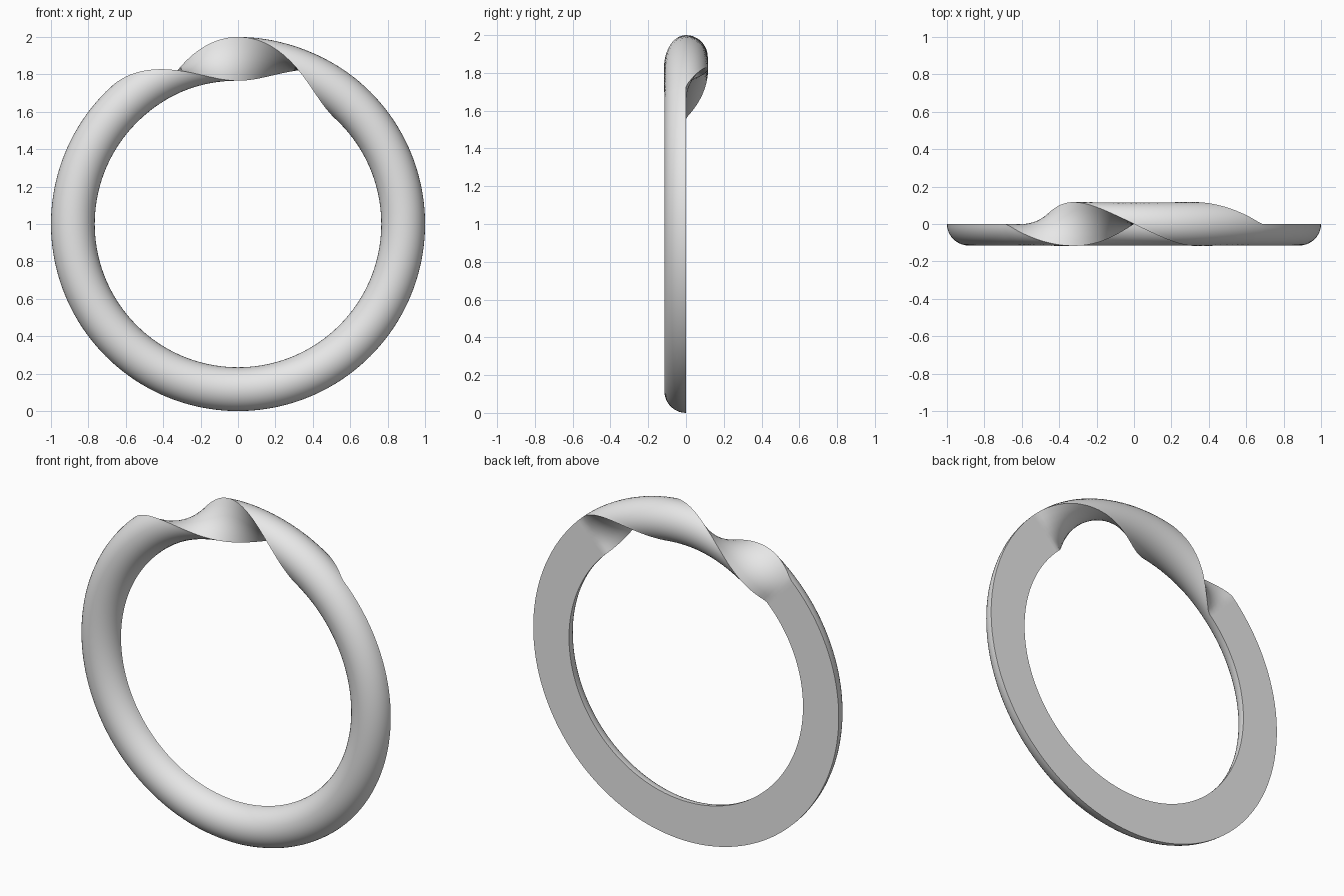
import bpy
import bmesh
from math import sin, cos, pi, radians
from mathutils import Vector

cube = bpy.data.objects.get("Cube")
if cube:
    bpy.data.objects.remove(cube, do_unlink=True)

MID_RADIUS = 0.883     # centre line of the band
HALF_WIDTH = 0.117
DEPTH = 0.115
HALF_TWIST = radians(43)   # the full turn spans this far each side of the top
STEPS = 240
ARC = 20
FLAT = 6

# Half-round section: (across, bulge) pairs, arc first, then the flat back
section = [(HALF_WIDTH * cos(pi * i / ARC), DEPTH * sin(pi * i / ARC))
           for i in range(ARC + 1)]
section += [(HALF_WIDTH * (2 * i / FLAT - 1), 0) for i in range(1, FLAT)]


def section_ring(bm, phi):
    """Place one section at angle phi from the top, turned by the twist."""
    t = (phi + HALF_TWIST) / (2 * HALF_TWIST)
    turn = 2 * pi * min(max(t, 0), 1)
    radial = Vector((sin(phi), 0, cos(phi)))
    back = Vector((0, 1, 0))
    across = radial * cos(turn) - back * sin(turn)
    bulge = -radial * sin(turn) - back * cos(turn)
    centre = Vector((0, 0, 1)) + radial * MID_RADIUS
    return [bm.verts.new(centre + across * u + bulge * v) for u, v in section]


# Twisted band, swept around the circle
bm = bmesh.new()
rings = [section_ring(bm, -pi + 2 * pi * i / STEPS) for i in range(STEPS)]
count = len(section)
for i in range(STEPS):
    a, b = rings[i], rings[(i + 1) % STEPS]
    for j in range(count):
        k = (j + 1) % count
        bm.faces.new((a[j], a[k], b[k], b[j]))
bmesh.ops.recalc_face_normals(bm, faces=bm.faces)

mesh = bpy.data.meshes.new("twisted_ring")
bm.to_mesh(mesh)
bm.free()
ring = bpy.data.objects.new("twisted_ring", mesh)
bpy.context.collection.objects.link(ring)

# Plain grey material
grey = bpy.data.materials.new("light_grey")
grey.use_nodes = True
colour = (0.8, 0.8, 0.8, 1)
grey.diffuse_color = colour
grey.node_tree.nodes["Principled BSDF"].inputs["Base Color"].default_value = colour
mesh.materials.append(grey)

# Smooth shading with crisp edges along the flat back
bpy.ops.object.select_all(action='DESELECT')
ring.select_set(True)
bpy.context.view_layer.objects.active = ring
bpy.ops.object.shade_smooth_by_angle(angle=radians(35))
